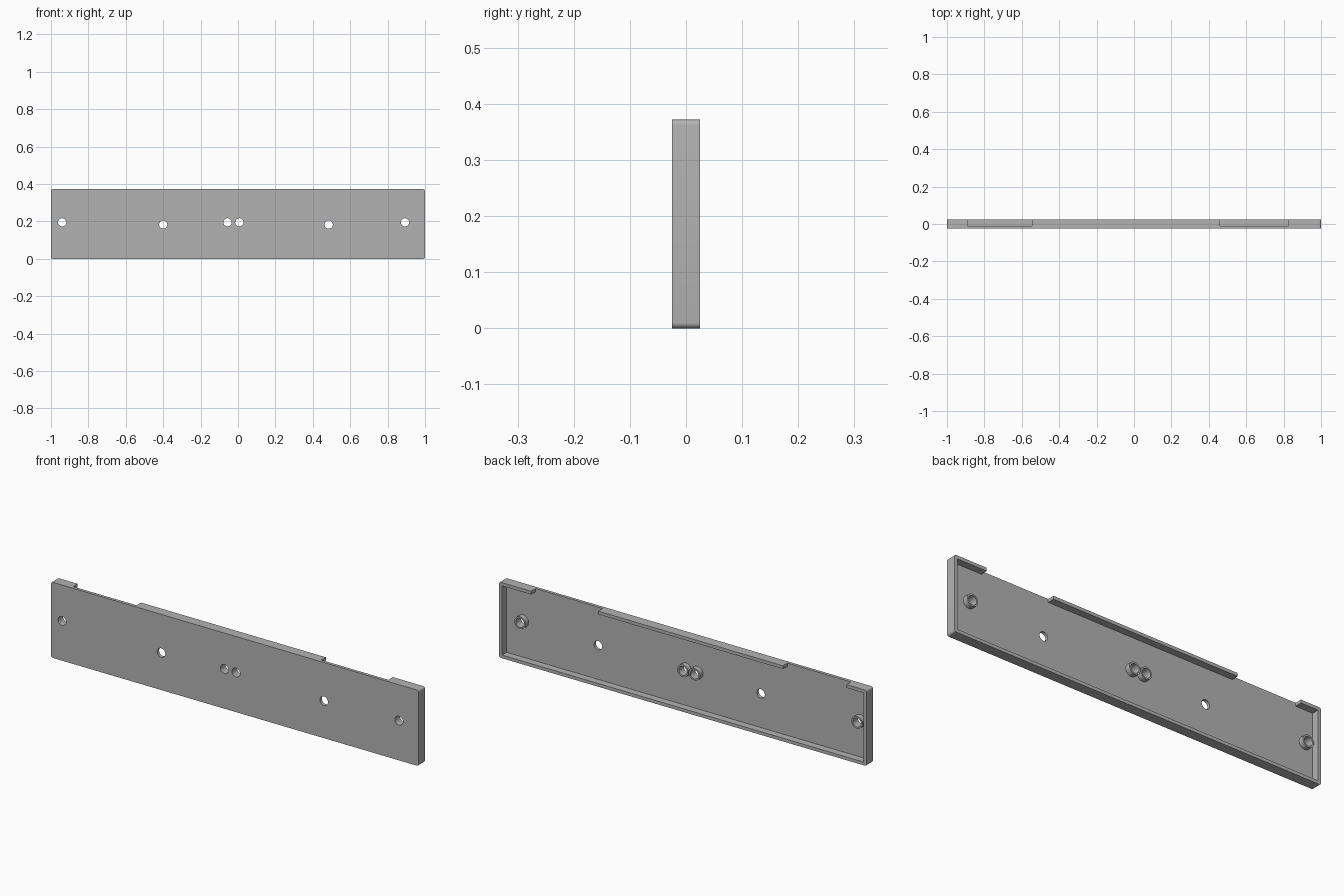
import bpy, bmesh, math
from mathutils import Matrix

cube = bpy.data.objects.get("Cube")
if cube:
    bpy.data.objects.remove(cube)

grey = bpy.data.materials.new("mid grey")
grey.use_nodes = True
grey.diffuse_color = (0.45, 0.45, 0.45, 1)
grey.node_tree.nodes["Principled BSDF"].inputs["Base Color"].default_value = (0.45, 0.45, 0.45, 1)

HEIGHT, BACK, FLOOR, WALL = 0.372, 0.025, -0.01, 0.016


def finish(name, bm):
    bmesh.ops.recalc_face_normals(bm, faces=bm.faces)
    mesh = bpy.data.meshes.new(name)
    bm.to_mesh(mesh)
    bm.free()
    obj = bpy.data.objects.new(name, mesh)
    bpy.context.collection.objects.link(obj)
    mesh.materials.append(grey)
    return obj


def box(name, x0, x1, y0, y1, z0, z1, radius=0):
    """Box with optionally rounded corners in the front outline."""
    bm = bmesh.new()
    size = Matrix.Diagonal((x1 - x0, y1 - y0, z1 - z0, 1))
    place = Matrix.Translation(((x0 + x1) / 2, (y0 + y1) / 2, (z0 + z1) / 2))
    bmesh.ops.create_cube(bm, size=1, matrix=place @ size)
    if radius:
        edges = [e for e in bm.edges if abs(e.verts[0].co.y - e.verts[1].co.y) > 0.001]
        bmesh.ops.bevel(bm, geom=edges, offset=radius, segments=5, profile=0.5, affect='EDGES')
    return finish(name, bm)


def cylinder(name, x, z, y0, y1, radius):
    bm = bmesh.new()
    place = Matrix.Translation((x, (y0 + y1) / 2, z)) @ Matrix.Rotation(math.pi / 2, 4, 'X')
    bmesh.ops.create_cone(bm, cap_ends=True, segments=32, radius1=radius, radius2=radius,
                          depth=y1 - y0, matrix=place)
    return finish(name, bm)


def boolean(target, other, operation):
    mod = target.modifiers.new(other.name, 'BOOLEAN')
    mod.object, mod.operation, mod.solver = other, operation, 'EXACT'
    bpy.context.view_layer.objects.active = target
    bpy.ops.object.modifier_apply(modifier=mod.name)
    bpy.data.objects.remove(other)


# Shallow tray, open at the back
tray = box("cover_plate", -1, 1, -BACK, BACK, 0, HEIGHT, 0.01)
boolean(tray, box("recess", -1 + WALL, 1 - WALL, FLOOR, 0.1, WALL, HEIGHT - WALL), 'DIFFERENCE')

# Two gaps in the top wall
for x0, x1 in ((-0.89, -0.545), (0.46, 0.825)):
    boolean(tray, box("gap", x0, x1, FLOOR, 0.1, HEIGHT - 0.03, 0.5), 'DIFFERENCE')

# Standoffs around the screw holes
screws = [(x, 0.195) for x in (-0.94, -0.056, 0.007, 0.893)]
for x, z in screws:
    boolean(tray, cylinder("standoff", x, z, FLOOR - 0.005, 0.015, 0.03), 'UNION')

# Through holes, including the two plain ones
for x, z in screws + [(-0.4, 0.183), (0.485, 0.183)]:
    boolean(tray, cylinder("hole", x, z, -0.1, 0.1, 0.022), 'DIFFERENCE')

bpy.ops.object.select_all(action='DESELECT')
tray.select_set(True)
bpy.context.view_layer.objects.active = tray
bpy.ops.object.shade_smooth_by_angle(angle=math.radians(30))
